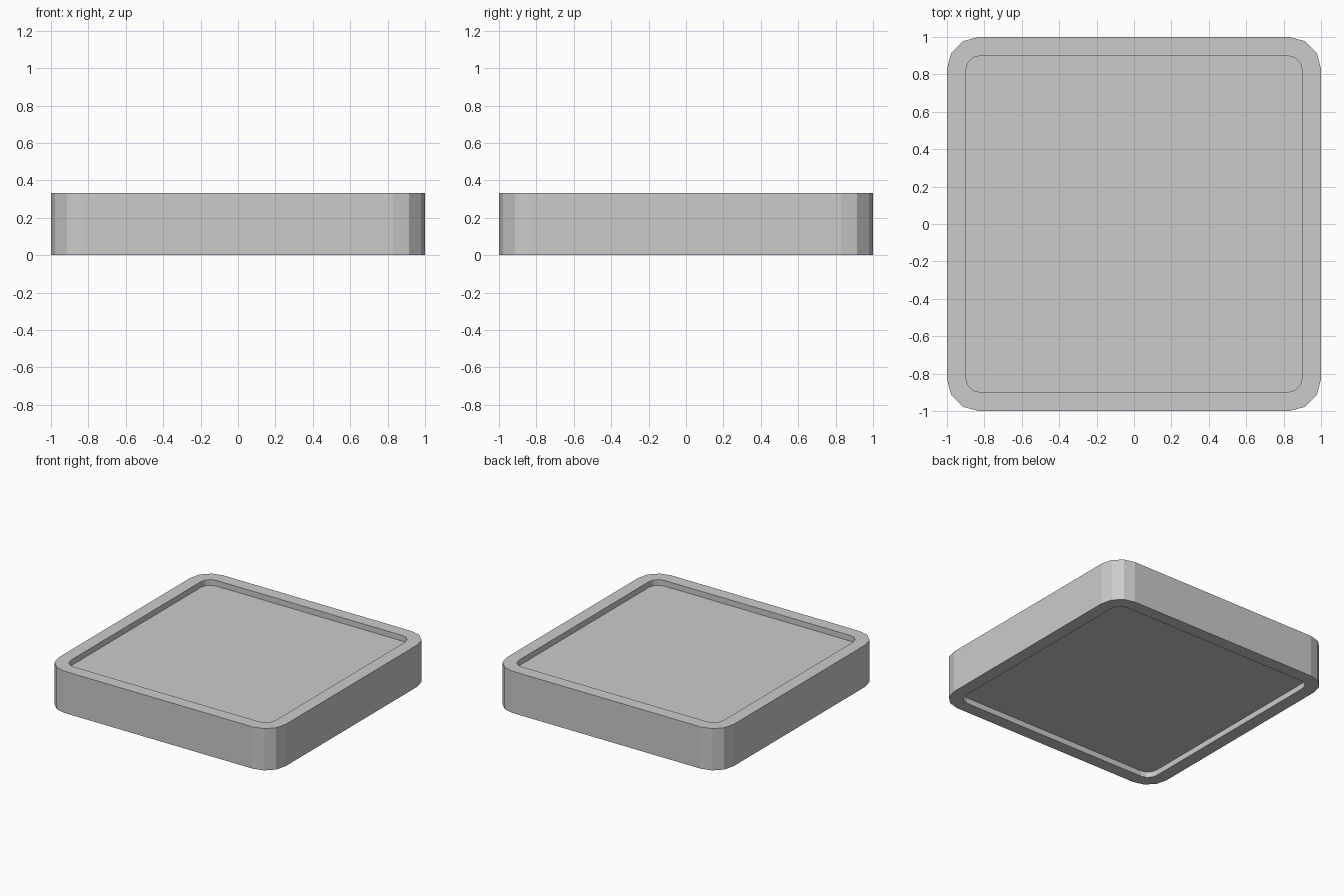
import bpy, bmesh
from math import cos, sin, pi

if "Cube" in bpy.data.objects:
    bpy.data.objects.remove(bpy.data.objects["Cube"])

HEIGHT = 0.333   # overall thickness
RECESS = 0.045   # depth of the sunken panel, both sides
SEGS = 3         # facets per rounded corner


def rounded_square(bm, half, radius, z):
    """Loop of verts around a square with faceted round corners."""
    verts = []
    c = half - radius
    for q, (sx, sy) in enumerate([(1, 1), (-1, 1), (-1, -1), (1, -1)]):
        for i in range(SEGS + 1):
            a = (q + i / SEGS) * pi / 2
            verts.append(bm.verts.new((sx * c + radius * cos(a),
                                       sy * c + radius * sin(a), z)))
    return verts


bm = bmesh.new()
outer, inner = (1.0, 0.17), (0.9, 0.08)

# Profile: lower panel, lower rim, outer wall, upper rim, upper panel
profile = [(inner, RECESS), (inner, 0), (outer, 0),
           (outer, HEIGHT), (inner, HEIGHT), (inner, HEIGHT - RECESS)]
loops = [rounded_square(bm, *size, z) for size, z in profile]

for lo, hi in zip(loops, loops[1:]):
    n = len(lo)
    for i in range(n):
        j = (i + 1) % n
        bm.faces.new((lo[i], lo[j], hi[j], hi[i]))

# Panel floors on both sides
bm.faces.new(list(reversed(loops[0])))
bm.faces.new(loops[-1])
bmesh.ops.recalc_face_normals(bm, faces=bm.faces)

mesh = bpy.data.meshes.new("recessed_tile")
bm.to_mesh(mesh)
bm.free()
bpy.context.collection.objects.link(bpy.data.objects.new("recessed_tile", mesh))
